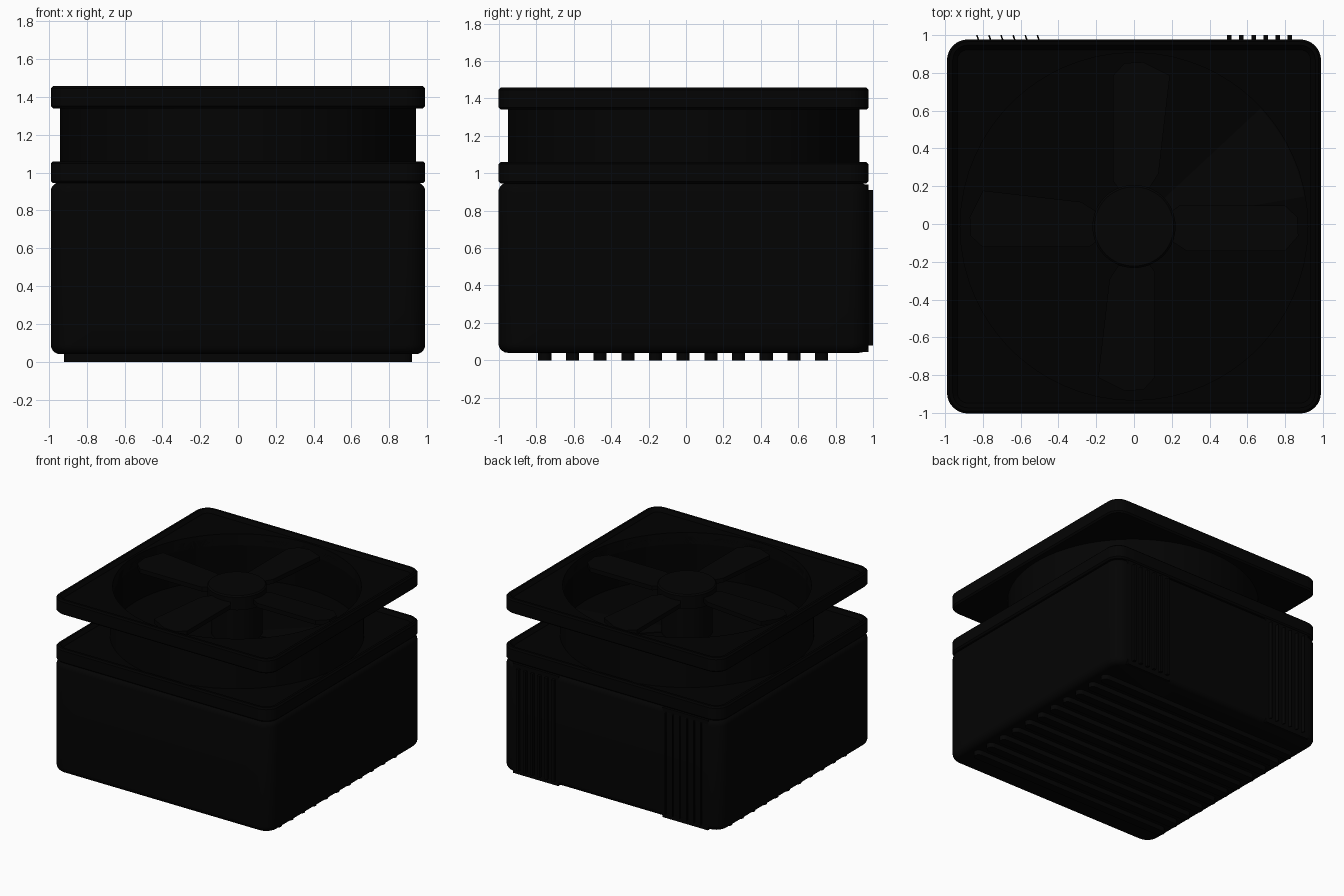
import bpy, bmesh
from math import sin, cos, pi, atan2, radians
from mathutils import Matrix, Vector

if "Cube" in bpy.data.objects:
    bpy.data.objects.remove(bpy.data.objects["Cube"])

CY = -0.013      # depth centre of the housing
HALF = 0.99      # half width of the housing
BORE = 0.92      # radius of the air opening
FLOOR = 1.06     # height of the floor under the fan


def material(name, value):
    m = bpy.data.materials.new(name)
    m.use_nodes = True
    colour = (value, value, value, 1)
    m.diffuse_color = colour
    m.node_tree.nodes["Principled BSDF"].inputs["Base Color"].default_value = colour
    return m


casing = material("black casing", 0.001)
shade = material("deep black", 0.0)
fan = material("fan black", 0.0009)


def finish(name, bm, mats, smooth=True):
    bmesh.ops.recalc_face_normals(bm, faces=bm.faces)
    mesh = bpy.data.meshes.new(name)
    bm.to_mesh(mesh)
    bm.free()
    ob = bpy.data.objects.new(name, mesh)
    bpy.context.collection.objects.link(ob)
    for m in mats:
        mesh.materials.append(m)
    if smooth:
        bpy.ops.object.select_all(action='DESELECT')
        ob.select_set(True)
        bpy.context.view_layer.objects.active = ob
        bpy.ops.object.shade_smooth_by_angle(angle=radians(35))
    return ob


def rounded_square(z, inset=0, r=0.11, arc=8, side=16):
    """Ring of points round a square with rounded corners."""
    h, r = HALF - inset, r - inset
    pts = []
    for q in range(4):
        rot = Matrix.Rotation(q * pi / 2, 3, 'Z')
        for i in range(side):
            pts.append(rot @ Vector((h, (h - r) * (2 * i / side - 1), z)))
        for i in range(arc):
            a = i / arc * pi / 2
            pts.append(rot @ Vector((h - r + r * cos(a), h - r + r * sin(a), z)))
    return [p + Vector((0, CY, 0)) for p in pts]


def circle(z, radius):
    """Ring of points lined up with the rounded square."""
    angles = [atan2(p.y - CY, p.x) for p in rounded_square(0)]
    return [Vector((radius * cos(a), CY + radius * sin(a), z)) for a in angles]


def loft(name, rings, mats, loop=False):
    bm = bmesh.new()
    rows = [[bm.verts.new(p) for p in ring] for ring in rings]
    pairs = list(zip(rows, rows[1:]))
    if loop:
        pairs.append((rows[-1], rows[0]))
    else:
        bm.faces.new(rows[0])
        bm.faces.new(rows[-1])
    for a, b in pairs:
        n = len(a)
        for i in range(n):
            bm.faces.new((a[i], a[(i + 1) % n], b[(i + 1) % n], b[i]))
    return finish(name, bm, mats)


def prism(bm, outline, z0, z1, slope=0):
    """Extruded outline whose height changes with y by the given slope."""
    low, high = [[bm.verts.new((x, y, z + slope * y)) for x, y in outline] for z in (z0, z1)]
    bm.faces.new(low)
    bm.faces.new(high)
    for i in range(len(outline)):
        j = (i + 1) % len(outline)
        bm.faces.new((low[i], low[j], high[j], high[i]))


def boxes(name, items, mat):
    """Boxes given as (centre, size, turn about z)."""
    bm = bmesh.new()
    for centre, size, turn in items:
        bmesh.ops.create_cube(bm, size=1, matrix=Matrix.Translation(centre)
                              @ Matrix.Rotation(turn, 4, 'Z')
                              @ Matrix.Diagonal((*size, 1)))
    return finish(name, bm, [mat], smooth=False)


# Lower housing with rounded rims
R = 0.05
steps = [i / 5 * pi / 2 for i in range(6)]
bottom = [rounded_square(0.04 + R - R * sin(a), R - R * cos(a)) for a in reversed(steps)]
top = [rounded_square(0.95 - R + R * sin(a), R - R * cos(a)) for a in steps]
loft("housing", bottom + top, [casing])


# Square flanges with a round opening and a gently sunken top
def flange(name, z0, z1):
    e = 0.012
    rings = [circle(z0, BORE), rounded_square(z0, e), rounded_square(z0 + e),
             rounded_square(z1 - e), rounded_square(z1, e), rounded_square(z1, 0.03),
             rounded_square(z1 - 0.025, 0.055), circle(z1 - 0.025, BORE)]
    ob = loft(name, rings, [casing, shade], loop=True)
    for p in ob.data.polygons:
        if p.normal.z > 0.5:
            p.material_index = 1


flange("lower_flange", 0.945, FLOOR)
flange("upper_flange", 1.34, 1.458)

# Round fan duct and its floor
duct = loft("duct", [circle(1.0, 0.94), circle(1.4, 0.94), circle(1.4, BORE),
                     circle(1.0, BORE)], [casing, shade], loop=True)
for p in duct.data.polygons:
    if Vector((p.center.x, p.center.y - CY)).dot(p.normal.xy) < 0:
        p.material_index = 1
loft("duct_floor", [circle(0.94, 0.93), circle(FLOOR, 0.93)], [shade])

# Pale wedge on the floor
bm = bmesh.new()
arc = [radians(10 + i * 3) for i in range(12)]
prism(bm, [(0, CY)] + [(0.915 * cos(a), CY + 0.915 * sin(a)) for a in arc],
      FLOOR - 0.004, FLOOR + 0.004)
finish("floor_wedge", bm, [casing], smooth=False)

# Fan hub
loft("fan_hub", [circle(FLOOR - 0.02, 0.19), circle(1.34, 0.19), circle(1.34, 0.22),
                 circle(1.445, 0.22), circle(1.455, 0.21)], [fan])

# Four nearly flat fan blades; the one on the left is a little narrower
for q, side in enumerate(("left", "back", "right", "front")):
    tip = -0.13 if side == "left" else -0.19
    blade = [(0.17, 0.06), (0.24, 0.11), (0.8, 0.11), (0.865, 0.05), (0.87, -0.05),
             (0.8, tip), (0.28, -0.13), (0.17, -0.06)]
    bm = bmesh.new()
    prism(bm, blade, 1.375, 1.41, slope=-0.06)
    bm.transform(Matrix.Translation((0, CY, 0)) @ Matrix.Rotation(q * pi / 2, 4, 'Z'))
    finish(side + "_fan_blade", bm, [fan], smooth=False)

# Ribs under the housing, with rounded ends
bm = bmesh.new()
turns = [k / 6 * pi - pi / 2 for k in range(7)]
for i in range(11):
    y = -0.755 + i * 0.148
    prism(bm, [(e * (0.885 + 0.035 * cos(a)), y + e * 0.035 * sin(a))
               for e in (1, -1) for a in turns], 0, 0.05)
finish("base_ribs", bm, [casing])

# Square-edged blocks behind the vents
boxes("vent_blocks", [((s * 0.675, 0.926, 0.492), (0.41, 0.1, 0.896), 0) for s in (1, -1)],
      casing)

# Vent fins: straight on the left, slanted on the right
boxes("left_vent_fins", [((0.505 + i * 0.064, 0.98, 0.495), (0.024, 0.04, 0.83), 0)
                         for i in range(6)], casing)
boxes("right_vent_fins", [((-0.505 - i * 0.064, 0.98, 0.495), (0.008, 0.042, 0.83),
                           radians(20)) for i in range(6)], casing)
